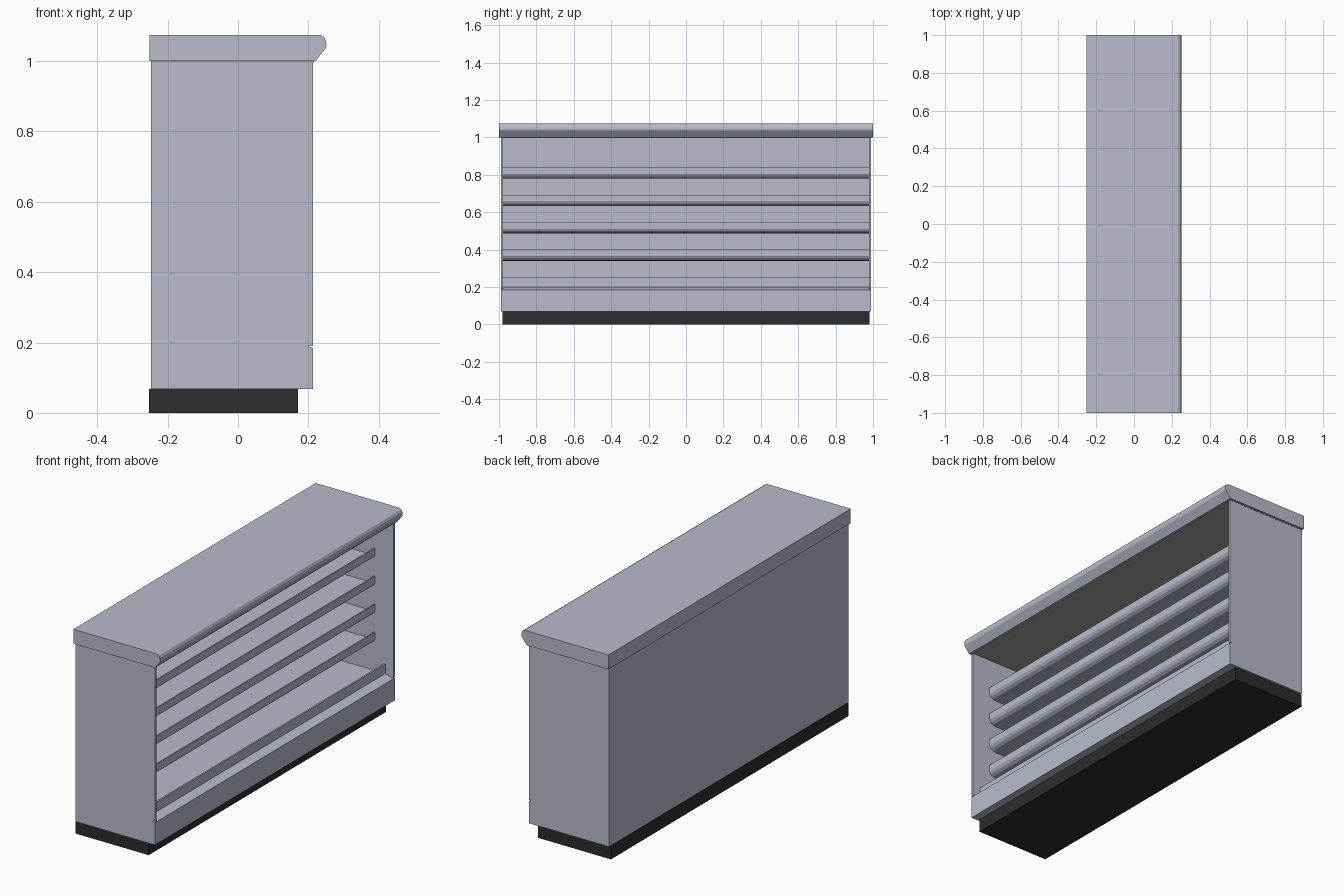
import bpy, bmesh

if "Cube" in bpy.data.objects:
    bpy.data.objects.remove(bpy.data.objects["Cube"])


def material(name, rgb):
    m = bpy.data.materials.new(name)
    m.diffuse_color = (*rgb, 1.0)
    m.use_nodes = True
    m.node_tree.nodes["Principled BSDF"].inputs["Base Color"].default_value = m.diffuse_color
    return m


PAINT = material("pale blue grey paint", (0.48, 0.50, 0.60))
PLINTH = material("black plinth", (0.026, 0.026, 0.026))
LINER = material("neutral grey liner", (0.37, 0.36, 0.35))


def extrude_profile(name, points, half_length, mat, y=0.0):
    """Extrude an x/z outline along y."""
    bm = bmesh.new()
    face = bm.faces.new([bm.verts.new((x, y - half_length, z)) for x, z in points])
    out = bmesh.ops.extrude_face_region(bm, geom=[face])
    moved = [g for g in out["geom"] if isinstance(g, bmesh.types.BMVert)]
    bmesh.ops.translate(bm, vec=(0, 2 * half_length, 0), verts=moved)
    bmesh.ops.recalc_face_normals(bm, faces=bm.faces)
    mesh = bpy.data.meshes.new(name)
    bm.to_mesh(mesh)
    bm.free()
    mesh.materials.append(mat)
    obj = bpy.data.objects.new(name, mesh)
    bpy.context.collection.objects.link(obj)
    return obj


def box(name, x0, x1, z0, z1, half_length, mat, y=0.0):
    return extrude_profile(name, [(x0, z0), (x1, z0), (x1, z1), (x0, z1)],
                           half_length, mat, y)


BACK, FRONT, INNER = -0.247, 0.213, 0.98

# Recessed plinth
box("plinth", -0.2525, 0.17, 0.0, 0.068, 0.98, PLINTH)

# Solid bottom deck with a slightly sloped front ledge
extrude_profile("bottom_deck", [(BACK, 0.068), (FRONT, 0.068), (FRONT, 0.185),
                                (0.167, 0.20), (BACK, 0.20)], 0.99, PAINT)
box("bottom_lip", 0.158, 0.167, 0.19, 0.25, INNER, PAINT)

# Back wall and the two end panels
box("back_wall", BACK, -0.23, 0.20, 0.998, 0.99, PAINT)
for side, label in ((-1, "front"), (1, "rear")):
    box("end_panel_" + label, BACK, FRONT, 0.19, 0.998, 0.006, PAINT, side * 0.984)

# Four shelves with a rounded underside and raised lip
for i in range(4):
    z = 0.40 + i * 0.1465
    extrude_profile("shelf_%d" % (i + 1), [
        (-0.235, z - 0.06), (0.065, z - 0.06), (0.085, z - 0.057),
        (0.10, z - 0.048), (0.108, z - 0.035), (0.108, z),
        (0.101, z), (0.101, z - 0.038), (-0.235, z - 0.038)], INNER, PAINT)

# Grey liner under the counter top
box("top_liner", BACK, 0.216, 0.996, 1.001, 0.991, LINER)

# Counter top with a bullnose and slanted underside at the open side
extrude_profile("counter_top", [
    (-0.2515, 1.0), (0.22, 1.0), (0.249, 1.036), (0.2515, 1.046),
    (0.2495, 1.058), (0.244, 1.069), (0.233, 1.075), (-0.2515, 1.075)],
    1.0, PAINT)
